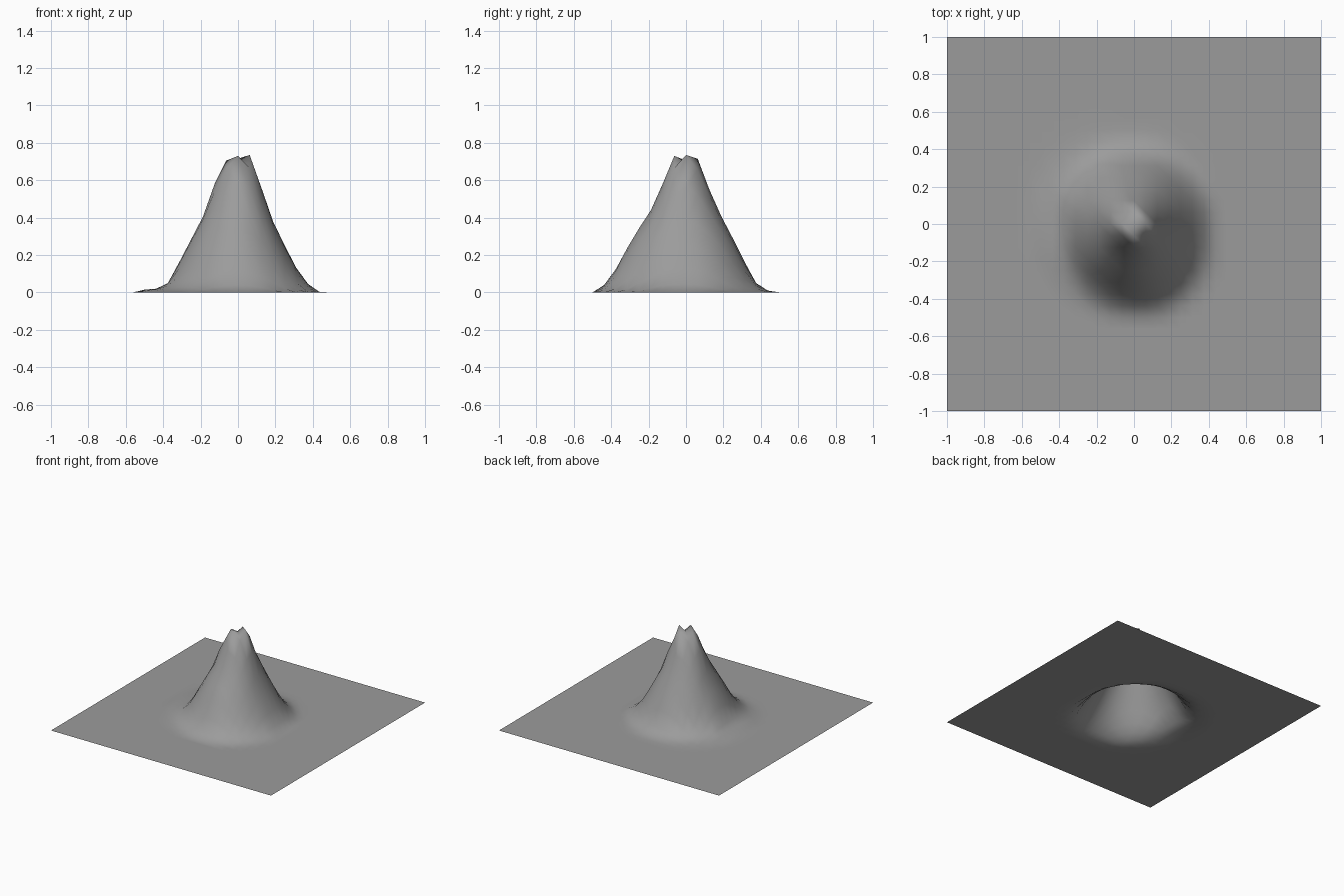
import bpy, bmesh, math

if "Cube" in bpy.data.objects:
    bpy.data.objects.remove(bpy.data.objects["Cube"])

# Height profiles of the slope, sampled every STEP outwards from the crater
STEP = 0.0625
RIGHT = [0.70, 0.735, 0.56, 0.38, 0.25, 0.13, 0.045, 0.00, 0.00, 0.0]
BACK = [0.70, 0.715, 0.55, 0.41, 0.29, 0.165, 0.05, 0.01, 0.00, 0.0]
LEFT = [0.70, 0.705, 0.58, 0.405, 0.285, 0.165, 0.05, 0.02, 0.015, 0.0]
FRONT = [0.70, 0.73, 0.58, 0.44, 0.345, 0.24, 0.125, 0.04, 0.00, 0.0]
SIDES = [RIGHT, BACK, LEFT, FRONT]


def sample(profile, r):
    t = r / STEP
    i = int(t)
    if i >= len(profile) - 1:
        return 0.0
    return profile[i] + (profile[i + 1] - profile[i]) * (t - i)


def height(x, y):
    # Blend the two neighbouring side profiles by angle
    q = (math.atan2(y, x) % math.tau) / (math.pi / 2)
    i = int(q) % 4
    f = q - int(q)
    f = f * f * (3 - 2 * f)
    r = math.hypot(x, y)
    return sample(SIDES[i], r) * (1 - f) + sample(SIDES[(i + 1) % 4], r) * f


# Ground sheet raised into a volcano with a small crater
bpy.ops.mesh.primitive_grid_add(x_subdivisions=32, y_subdivisions=32, size=2)
volcano = bpy.context.object
volcano.name = "volcano_terrain"
bm = bmesh.new()
bm.from_mesh(volcano.data)
# Split every square along the same diagonal, back left to front right
for face in list(bm.faces):
    corners = sorted(face.verts, key=lambda v: v.co.x - v.co.y)
    bmesh.utils.face_split(face, corners[0], corners[-1])
for v in bm.verts:
    v.co.z = height(v.co.x, v.co.y)
bm.to_mesh(volcano.data)
bm.free()
bpy.ops.object.shade_smooth()

# Dark grey rock
rock = bpy.data.materials.new("rock")
rock.diffuse_color = (0.33, 0.33, 0.33, 1)
rock.use_nodes = True
rock.node_tree.nodes["Principled BSDF"].inputs["Base Color"].default_value = rock.diffuse_color
volcano.data.materials.append(rock)
